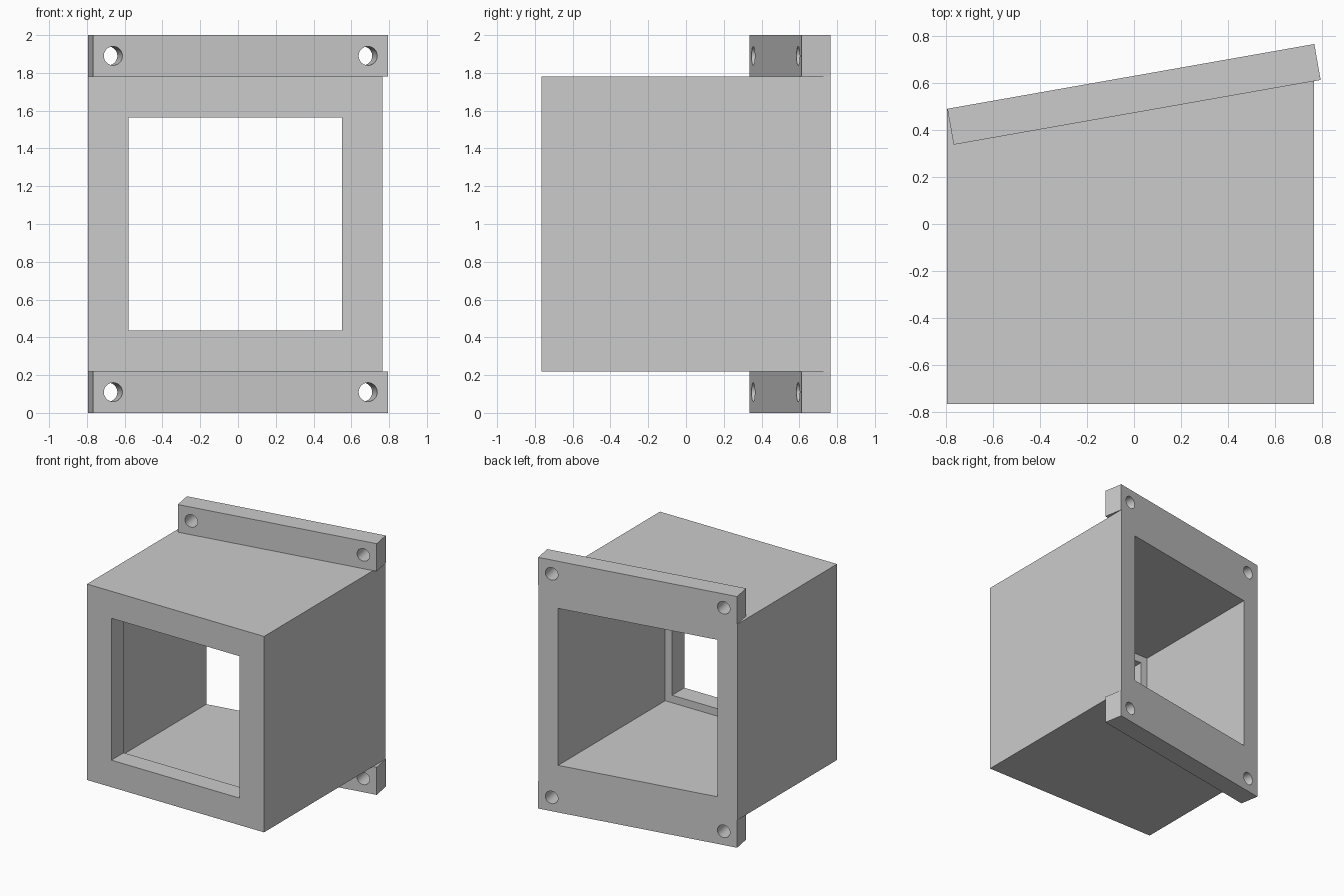
import bpy, bmesh, math
from mathutils import Matrix, Vector

cube = bpy.data.objects.get("Cube")
if cube:
    bpy.data.objects.remove(cube, do_unlink=True)

GREY = (0.6, 0.6, 0.6, 1)
grey = bpy.data.materials.new("plain grey")
grey.use_nodes = True
grey.diffuse_color = GREY
grey.node_tree.nodes["Principled BSDF"].inputs["Base Color"].default_value = GREY

TILT = math.radians(10)
WALL = 0.155
FRONT = -0.765
CX = -0.015                         # housing centre in x
PLATE = Matrix.Translation((0, 0.551, 0)) @ Matrix.Rotation(TILT, 4, 'Z')


def make_object(name, bm):
    bmesh.ops.recalc_face_normals(bm, faces=bm.faces)
    mesh = bpy.data.meshes.new(name)
    bm.to_mesh(mesh)
    bm.free()
    mesh.materials.append(grey)
    obj = bpy.data.objects.new(name, mesh)
    bpy.context.collection.objects.link(obj)
    return obj


def back_y(x):
    """Depth of the slanted rear plane at x."""
    rear = PLATE @ Vector((0, WALL / 2, 0))
    return rear.y + (x - rear.x) * math.tan(TILT)


# Square housing: rings joined around the wall, open front to back
bm = bmesh.new()
outer, cavity, window = 0.78, 0.625, 0.565
sections = [
    (outer, lambda x: FRONT),
    (outer, back_y),
    (cavity, back_y),
    (cavity, lambda x: FRONT + WALL),
    (window, lambda x: FRONT + WALL),
    (window, lambda x: FRONT),
]
rings = []
for half, depth in sections:
    ring = []
    for sx, sz in ((-1, -1), (1, -1), (1, 1), (-1, 1)):
        x = CX + sx * half
        ring.append(bm.verts.new((x, depth(x), 1 + sz * half)))
    rings.append(ring)
for a, b in zip(rings, rings[1:] + rings[:1]):
    for i in range(4):
        j = (i + 1) % 4
        bm.faces.new((a[i], a[j], b[j], b[i]))
make_object("housing", bm)


# Slanted mounting flanges, each with two bolt holes
def flange(name, z):
    bm = bmesh.new()
    bmesh.ops.create_cube(bm, size=1, matrix=PLATE @ Matrix.Translation((0, 0, z))
                          @ Matrix.Diagonal((1.584, WALL, 0.22, 1)))
    obj = make_object(name, bm)

    holes = bmesh.new()
    for side in (-1, 1):
        bmesh.ops.create_cone(
            holes, cap_ends=True, segments=32, radius1=0.05, radius2=0.05, depth=0.4,
            matrix=PLATE @ Matrix.Translation((side * 0.685, 0, z))
            @ Matrix.Rotation(math.pi / 2, 4, 'X'))
    cutter = make_object("bolt_hole_cutter", holes)
    cutter.hide_render = True

    cut = obj.modifiers.new("bolt holes", 'BOOLEAN')
    cut.operation = 'DIFFERENCE'
    cut.solver = 'EXACT'
    cut.object = cutter
    bpy.ops.object.select_all(action='DESELECT')
    obj.select_set(True)
    bpy.context.view_layer.objects.active = obj
    bpy.ops.object.modifier_apply(modifier=cut.name)
    bpy.data.objects.remove(cutter, do_unlink=True)
    bpy.ops.object.shade_smooth_by_angle(angle=math.radians(30))


flange("bottom_flange", 0.11)
flange("top_flange", 1.89)
